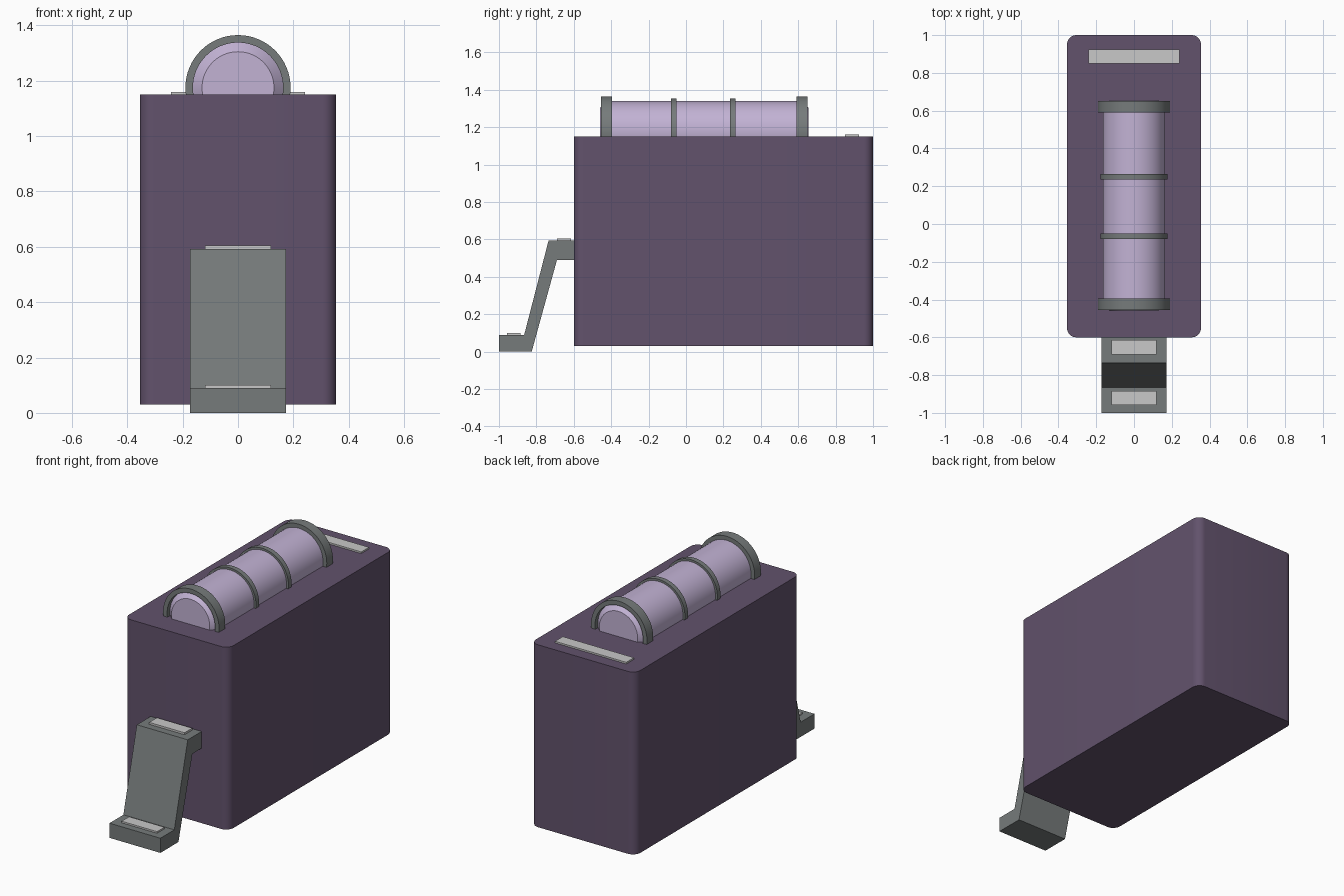
import bpy, bmesh, math
from mathutils import Matrix

cube = bpy.data.objects.get("Cube")
if cube:
    bpy.data.objects.remove(cube, do_unlink=True)


def material(name, srgb):
    lin = [((c / 255 + 0.055) / 1.055) ** 2.4 for c in srgb] + [1]
    m = bpy.data.materials.new(name)
    m.use_nodes = True
    m.diffuse_color = lin
    m.node_tree.nodes["Principled BSDF"].inputs["Base Color"].default_value = lin
    return m


PURPLE = material("dark purple", (98, 82, 108))
LAVENDER = material("lavender", (194, 178, 212))
GREY = material("slate grey", (118, 123, 123))
LIGHT = material("light grey", (200, 200, 200))


def finish(name, bm, mat, smooth=False):
    bmesh.ops.recalc_face_normals(bm, faces=bm.faces)
    me = bpy.data.meshes.new(name)
    bm.to_mesh(me)
    bm.free()
    me.materials.append(mat)
    ob = bpy.data.objects.new(name, me)
    bpy.context.collection.objects.link(ob)
    if smooth:
        bpy.ops.object.select_all(action='DESELECT')
        ob.select_set(True)
        bpy.context.view_layer.objects.active = ob
        bpy.ops.object.shade_smooth_by_angle(angle=math.radians(35))
    return ob


def box(name, x, y0, y1, z0, z1, mat, corner=0):
    bm = bmesh.new()
    bmesh.ops.create_cube(bm, size=1)
    for v in bm.verts:
        v.co = (v.co.x * 2 * x, y1 if v.co.y > 0 else y0, z1 if v.co.z > 0 else z0)
    if corner:
        upright = [e for e in bm.edges if abs(e.verts[0].co.z - e.verts[1].co.z) > 0.1]
        bmesh.ops.bevel(bm, geom=upright, offset=corner, segments=8,
                        profile=0.5, affect='EDGES')
    return finish(name, bm, mat, corner > 0)


def lathe(name, profile, mat, closed):
    """Spin a (radius, y) profile about the tank's lengthwise axis."""
    bm = bmesh.new()
    vs = [bm.verts.new((r, y, 0)) for r, y in profile]
    pairs = list(zip(vs, vs[1:])) + ([(vs[-1], vs[0])] if closed else [])
    edges = [bm.edges.new(p) for p in pairs]
    bmesh.ops.spin(bm, geom=vs + edges, axis=(0, 1, 0), cent=(0, 0, 0),
                   angle=math.tau, steps=64)
    bmesh.ops.remove_doubles(bm, verts=bm.verts, dist=1e-5)
    bmesh.ops.transform(bm, matrix=Matrix.Translation((0, 0, 1.175)), verts=bm.verts)
    return finish(name, bm, mat, True)


# Main body with rounded upright corners
box("body", 0.355, -0.6, 1.0, 0.03, 1.15, PURPLE, 0.05)

# Half-sunk tank with chamfered ends
lathe("tank", [(0, -0.46), (0.13, -0.46), (0.165, -0.425),
               (0.165, 0.62), (0.13, 0.655), (0, 0.655)], LAVENDER, False)

# Collars at the ends and thin bands between them
for name, y0, y1, r in (("front_collar", -0.455, -0.395, 0.19),
                        ("front_band", -0.08, -0.05, 0.178),
                        ("rear_band", 0.235, 0.265, 0.178),
                        ("rear_collar", 0.59, 0.65, 0.19)):
    lathe(name, [(0.163, y0), (r, y0), (r, y1), (0.163, y1)], GREY, True)

# Bent step bracket on the front
profile = [(-1, 0), (-0.825, 0), (-0.69, 0.49), (-0.59, 0.49),
           (-0.59, 0.593), (-0.735, 0.593), (-0.865, 0.09), (-1, 0.09)]
bm = bmesh.new()
face = bm.faces.new([bm.verts.new((-0.173, y, z)) for y, z in profile])
side = bmesh.ops.extrude_face_region(bm, geom=[face])["geom"]
bmesh.ops.translate(bm, vec=(0.346, 0, 0),
                    verts=[g for g in side if isinstance(g, bmesh.types.BMVert)])
finish("step_bracket", bm, GREY)

# Tread plates on the steps and the roof plate
box("lower_tread", 0.12, -0.957, -0.885, 0.085, 0.1, LIGHT)
box("upper_tread", 0.12, -0.69, -0.615, 0.585, 0.605, LIGHT)
box("roof_plate", 0.242, 0.85, 0.925, 1.14, 1.16, LIGHT)
